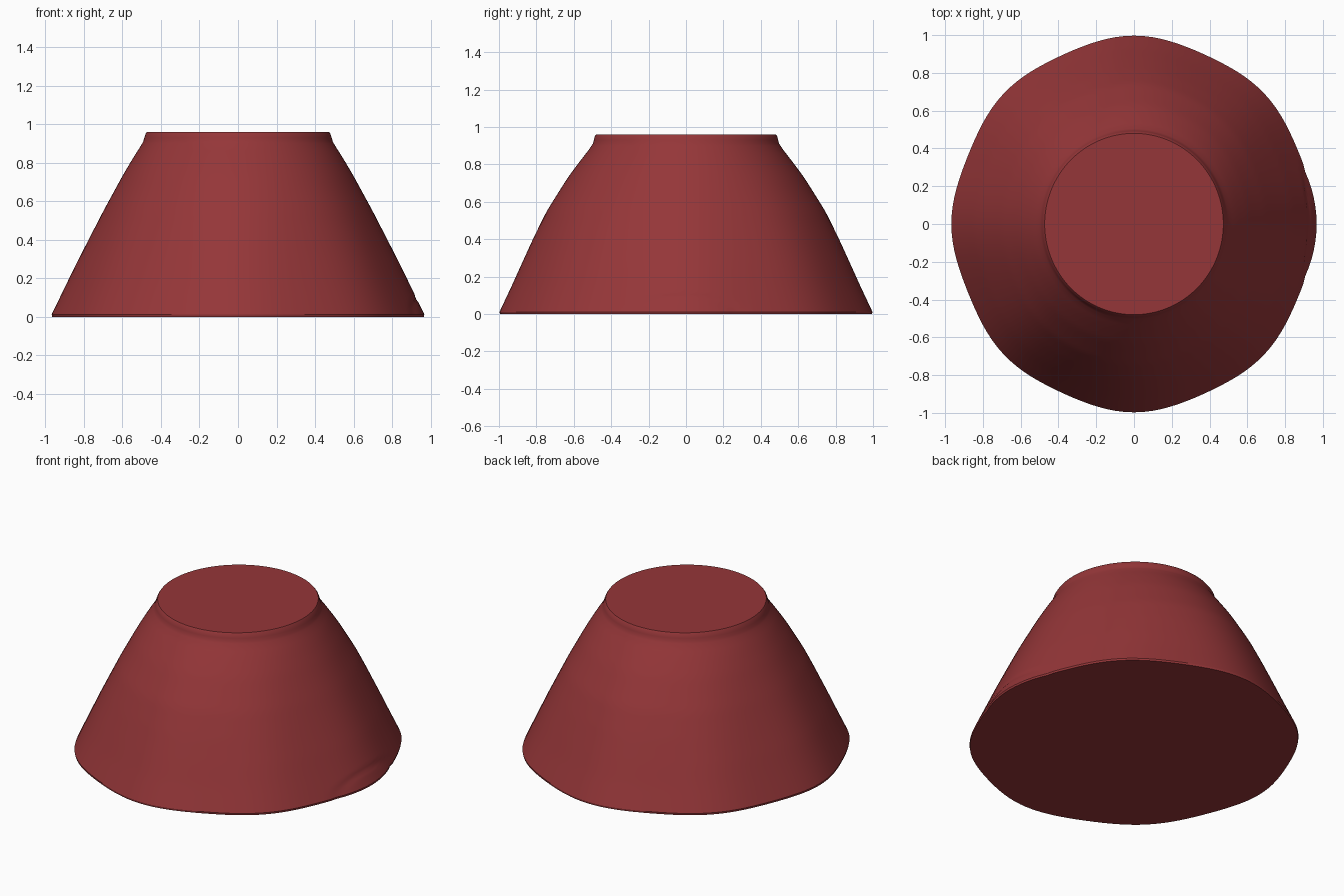
import bpy, bmesh
from math import cos, sin, pi, exp

if "Cube" in bpy.data.objects:
    bpy.data.objects.remove(bpy.data.objects["Cube"])

SEGS = 128
# Profile: height, half width in x, half width in y
PROFILE = [(0.0, 0.965, 0.995), (0.012, 0.967, 0.997), (0.15, 0.900, 0.932),
           (0.27, 0.842, 0.878), (0.41, 0.770, 0.814), (0.55, 0.698, 0.745),
           (0.73, 0.600, 0.632), (0.82, 0.547, 0.565), (0.875, 0.512, 0.522),
           (0.90, 0.497, 0.505), (0.912, 0.491, 0.497), (0.93, 0.486, 0.493),
           (0.95, 0.479, 0.488), (0.96, 0.473, 0.480)]


def levels():
    """Subdivide the profile into closely spaced rings."""
    rings = []
    for a, b in zip(PROFILE, PROFILE[1:]):
        n = max(1, round((b[0] - a[0]) / 0.015))
        for k in range(n):
            rings.append(tuple(p + (q - p) * k / n for p, q in zip(a, b)))
    return rings + [PROFILE[-1]]


def smooth_rings(rings):
    """Round off the kinks between profile points on the long slope."""
    for _ in range(4):
        new = list(rings)
        for i in range(2, len(rings) - 1):
            if rings[i][0] < 0.85:
                new[i] = tuple((a + 2 * b + c) / 4 for a, b, c in
                               zip(rings[i - 1], rings[i], rings[i + 1]))
        rings = new
    return rings


# Sloping body with slightly faceted base outline and round top
bm = bmesh.new()
loops = []
for z, ax, ay in smooth_rings(levels()):
    fade = max(0.0, 1 - z / 0.85)
    ring = []
    for i in range(SEGS):
        t = 2 * pi * i / SEGS
        r = (ax + ay) / 2 + (ax - ay) / 2 * cos(2 * t)
        r -= fade * (0.009 * (1 - cos(8 * t)) + 0.003 * (1 - cos(4 * t)))
        x, y = r * cos(t), r * sin(t)
        # shallow arched patch at the foot of the right side
        if x > 0:
            d = (y / 0.27) ** 2 + (z / 0.095) ** 2
            x += 0.006 * exp(-((d - 1) / 0.22) ** 2) * -1
        ring.append(bm.verts.new((x, y, z)))
    loops.append(ring)
for lo, hi in zip(loops, loops[1:]):
    for i in range(SEGS):
        j = (i + 1) % SEGS
        bm.faces.new((lo[i], lo[j], hi[j], hi[i]))
bm.faces.new(loops[0][::-1])
bm.faces.new(loops[-1])

mesh = bpy.data.meshes.new("tapered_body")
bm.to_mesh(mesh)
bm.free()
body = bpy.data.objects.new("tapered_body", mesh)
bpy.context.collection.objects.link(body)

mat = bpy.data.materials.new("dark_red")
mat.diffuse_color = (0.30, 0.037, 0.04, 1)
mat.use_nodes = True
mat.node_tree.nodes["Principled BSDF"].inputs["Base Color"].default_value = mat.diffuse_color
mesh.materials.append(mat)

bpy.context.view_layer.objects.active = body
body.select_set(True)
bpy.ops.object.shade_smooth_by_angle(angle=0.6)
